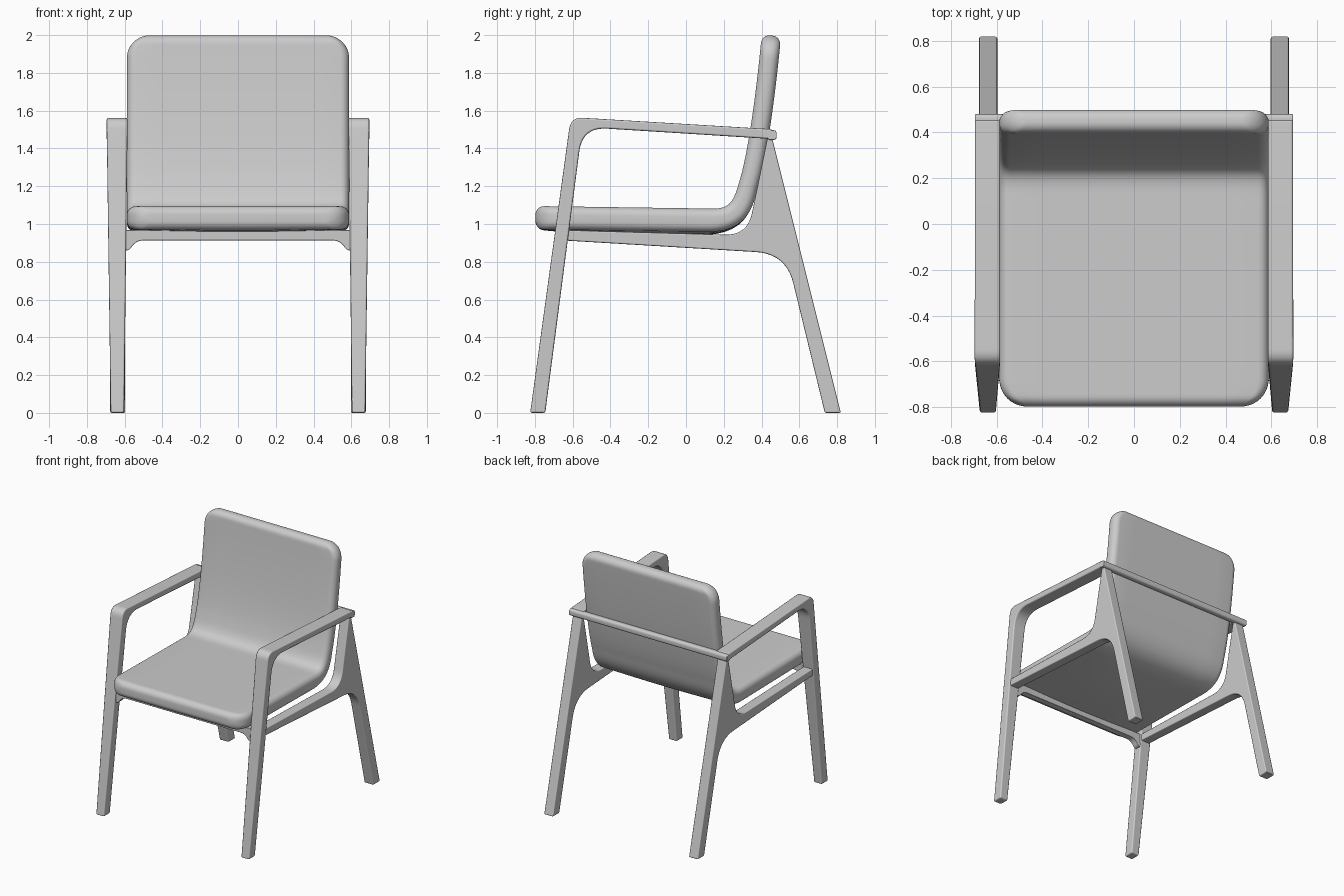
import bpy, bmesh, math
from mathutils import Vector
from mathutils.geometry import interpolate_bezier

old = bpy.data.objects.get("Cube")
if old:
    bpy.data.objects.remove(old, do_unlink=True)

GREY = (0.6, 0.6, 0.6, 1.0)
mat = bpy.data.materials.new("plain_grey")
mat.use_nodes = True
mat.diffuse_color = GREY
shader = next(n for n in mat.node_tree.nodes if n.type == "BSDF_PRINCIPLED")
shader.inputs["Base Color"].default_value = GREY


def finish(name, bm, bevel=0.0):
    """Turn a bmesh into a smooth-shaded object, optionally with soft edges."""
    bmesh.ops.recalc_face_normals(bm, faces=bm.faces[:])
    for f in bm.faces:
        f.smooth = True
    mesh = bpy.data.meshes.new(name)
    bm.to_mesh(mesh)
    bm.free()
    mesh.materials.append(mat)
    obj = bpy.data.objects.new(name, mesh)
    bpy.context.collection.objects.link(obj)
    if bevel:
        mod = obj.modifiers.new("soft_edges", "BEVEL")
        mod.width = bevel
        mod.segments = 2
        mod.limit_method = "ANGLE"
        mod.angle_limit = math.radians(35)
        mod.use_clamp_overlap = False
        mod.harden_normals = True
    return obj


def rounded(corners, steps=10):
    """Outline from (u, v, fillet length) corners."""
    out = []
    n = len(corners)
    for i, (u, v, r) in enumerate(corners):
        p = Vector((u, v))
        if not r:
            out.append(p)
            continue
        a = p + (Vector(corners[i - 1][:2]) - p).normalized() * r
        b = p + (Vector(corners[(i + 1) % n][:2]) - p).normalized() * r
        for k in range(steps + 1):
            t = k / steps
            out.append(a * (1 - t) ** 2 + p * 2 * t * (1 - t) + b * t * t)
    return out


def prism(name, ring_a, ring_b, bevel):
    """Solid between two matching outlines."""
    bm = bmesh.new()
    a = [bm.verts.new(p) for p in ring_a]
    b = [bm.verts.new(p) for p in ring_b]
    bm.faces.new(a)
    bm.faces.new(b)
    for i in range(len(a)):
        j = (i + 1) % len(a)
        bm.faces.new((a[i], a[j], b[j], b[i]))
    return finish(name, bm, bevel)


# Side frames: front leg with armrest, and rear leg with seat rail
arm_outline = rounded([
    (-0.825, 0, 0), (-0.61, 1.566, 0.065), (0.455, 1.502, 0),
    (0.455, 1.45, 0), (-0.548, 1.513, 0.13), (-0.745, 0, 0)])
rear_outline = rounded([
    (0.735, 0, 0), (0.82, 0, 0), (0.455, 1.46, 0), (0.432, 1.46, 0),
    (0.325, 0.94, 0.12), (-0.65, 0.968, 0), (-0.65, 0.913, 0),
    (0.53, 0.842, 0.16)])
for side, s in (("left", 1), ("right", -1)):
    prism(side + "_front_leg_and_armrest",
          [(s * (0.603 - 0.012 * z), y, z) for y, z in arm_outline],
          [(s * (0.674 + 0.014 * z), y, z) for y, z in arm_outline], 0.01)
    prism(side + "_rear_leg_and_rail",
          [(s * 0.597, y, z) for y, z in rear_outline],
          [(s * 0.677, y, z) for y, z in rear_outline], 0.008)

# Front apron with curved corner brackets
apron = rounded([
    (-0.61, 0.968, 0), (0.61, 0.968, 0), (0.61, 0.86, 0), (0.575, 0.86, 0.02),
    (0.54, 0.913, 0.04), (-0.54, 0.913, 0.04), (-0.575, 0.86, 0.02),
    (-0.61, 0.86, 0)], 5)
prism("front_apron", [(x, -0.685, z) for x, z in apron],
      [(x, -0.635, z) for x, z in apron], 0.004)

# Rail behind the backrest
rail = rounded([(0.43, 1.445, 0.02), (0.48, 1.445, 0.02),
                (0.48, 1.497, 0.02), (0.43, 1.497, 0.02)], 6)
prism("back_rail", [(-0.695, y, z) for y, z in rail],
      [(0.695, y, z) for y, z in rail], 0.005)


# Padded seat and backrest, lofted along one bent centre line
def bezier(*pts):
    return interpolate_bezier(*[Vector((0, y, z)) for y, z in pts], 40)


path = (bezier((-0.797, 1.033), (-0.5, 1.029), (-0.2, 1.024), (0.12, 1.02))
        + bezier((0.12, 1.02), (0.24, 1.018), (0.295, 1.06), (0.325, 1.19))[1:]
        + bezier((0.325, 1.19), (0.375, 1.34), (0.42, 1.66), (0.452, 1.998))[1:])
lengths = [0.0]
for p, q in zip(path, path[1:]):
    lengths.append(lengths[-1] + (q - p).length)
TOTAL = lengths[-1]
SEAT = 0.92


def at(d):
    """Point and upward normal at distance d along the centre line."""
    i = max(k for k in range(len(path) - 1) if lengths[k] <= d)
    t = (d - lengths[i]) / (lengths[i + 1] - lengths[i])
    before, after = path[max(i - 1, 0)], path[min(i + 2, len(path) - 1)]
    along = (after - before).normalized()
    return path[i].lerp(path[i + 1], t), Vector((0, -along.z, along.y))


def inset(d, r):
    """How far a rounded corner of radius r pulls in at distance d."""
    return r - math.sqrt(r * r - (r - d) ** 2) if d < r else 0.0


CORNER, EDGE, HALF = 0.12, 0.045, 0.588
ends = [CORNER * (1 - math.cos(math.pi / 2 * k / 12)) for k in range(13)]
middle = [CORNER + (TOTAL - 2 * CORNER) * k / 60 for k in range(1, 60)]
stations = ends + middle + [TOTAL - d for d in reversed(ends)]

bm = bmesh.new()
rings = []
for d in stations:
    centre, up = at(min(d, TOTAL - 1e-6))
    edge = max(0.0, min(d, TOTAL - d))
    blend = min(max((d - SEAT) / 0.3, 0), 1)
    h = 0.062 - 0.011 * blend - inset(edge, EDGE)
    w = HALF - inset(edge, CORNER)
    r = min(EDGE, h - 0.002)
    sag = 0.03 * math.sin(math.pi * d / 1.1) if d < 1.1 else 0.0
    section = []
    for sx, sn, start in ((1, 1, 0), (-1, 1, 1), (-1, -1, 2), (1, -1, 3)):
        for k in range(7):
            a = math.pi / 2 * (start + k / 6)
            section.append((sx * (w - r) + r * math.cos(a),
                            sn * (h - r) + r * math.sin(a)))
        if start in (0, 2):
            for k in range(1, 8):
                section.append((sx * (w - r) * (1 - k / 4), sn * h))
    ring = []
    for x, n in section:
        if n < 0:
            n -= sag * max(0, 1 - (x / (w - r)) ** 2)
        ring.append(bm.verts.new(centre + up * n + Vector((x, 0, 0))))
    rings.append(ring)
for a, b in zip(rings, rings[1:]):
    for i in range(len(a)):
        j = (i + 1) % len(a)
        bm.faces.new((a[i], a[j], b[j], b[i]))
bm.faces.new(rings[0])
bm.faces.new(rings[-1])
finish("seat_and_backrest", bm)
